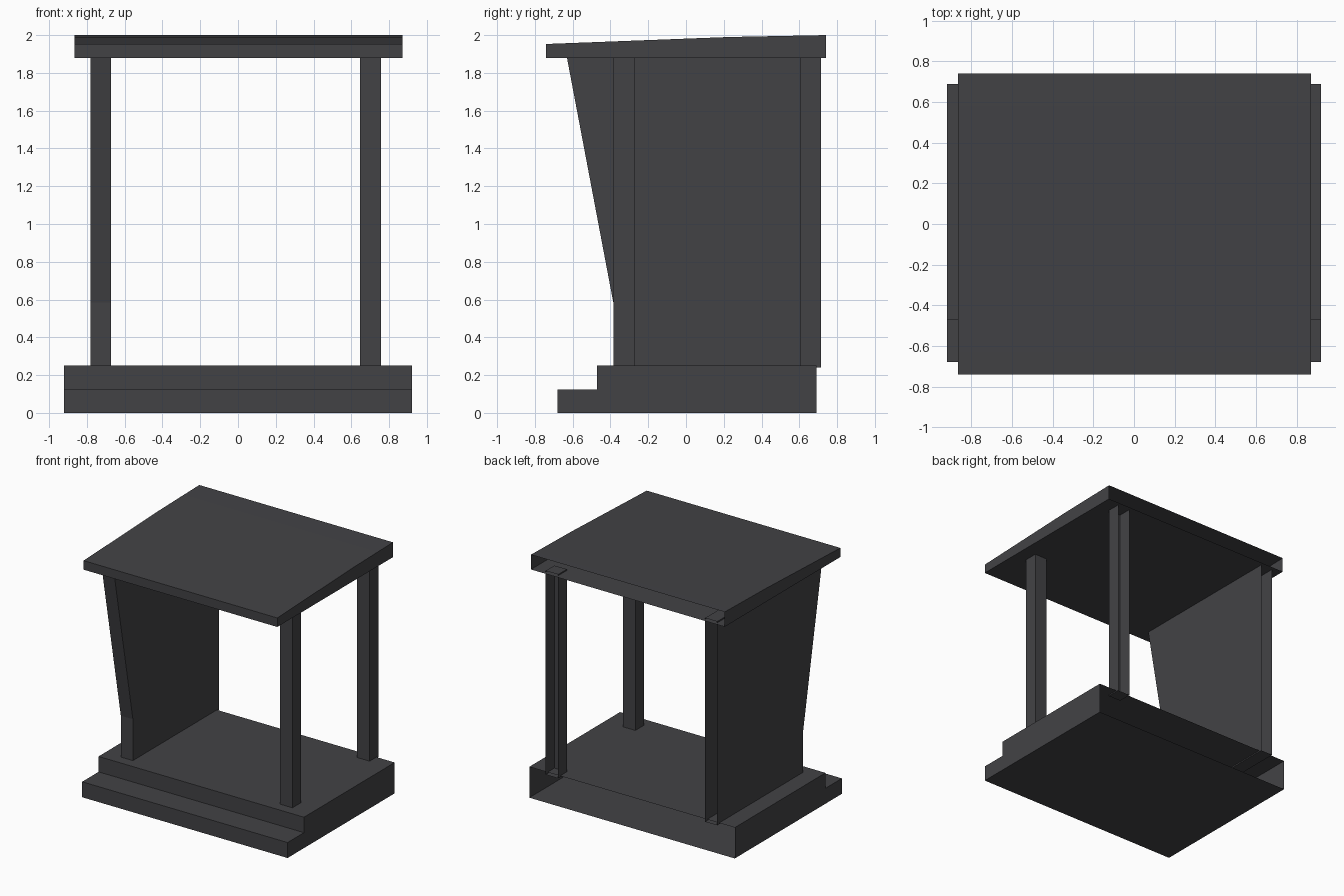
import bpy, bmesh

if "Cube" in bpy.data.objects:
    bpy.data.objects.remove(bpy.data.objects["Cube"])

dark = bpy.data.materials.new("dark_grey")
dark.diffuse_color = (0.055, 0.055, 0.06, 1)
dark.use_nodes = True
dark.node_tree.nodes["Principled BSDF"].inputs["Base Color"].default_value = dark.diffuse_color


def extrude(name, profile, x0, x1, open_back=False, smooth=False):
    """Extrude a (y, z) profile along x; optionally leave its rear (+y) side open."""
    bm = bmesh.new()
    left = bm.faces.new([bm.verts.new((x0, y, z)) for y, z in profile])
    ext = bmesh.ops.extrude_face_region(bm, geom=[left], use_keep_orig=True)
    moved = [v for v in ext["geom"] if isinstance(v, bmesh.types.BMVert)]
    bmesh.ops.translate(bm, verts=moved, vec=(x1 - x0, 0, 0))
    bmesh.ops.recalc_face_normals(bm, faces=bm.faces)
    if open_back:
        back = [f for f in bm.faces if f.normal.y > 0.99]
        bmesh.ops.delete(bm, geom=back, context="FACES_ONLY")
    mesh = bpy.data.meshes.new(name)
    bm.to_mesh(mesh)
    bm.free()
    mesh.materials.append(dark)
    obj = bpy.data.objects.new(name, mesh)
    bpy.context.collection.objects.link(obj)
    if smooth:
        bpy.ops.object.select_all(action="DESELECT")
        obj.select_set(True)
        bpy.context.view_layer.objects.active = obj
        bpy.ops.object.shade_smooth_by_angle()
    return obj


BOTTOM, TOP = 0.24, 1.89  # uprights sink slightly into the base and roof

# Stepped base, open at the rear
extrude("stepped_base", [(-0.68, 0), (0.69, 0), (0.69, 0.25), (-0.47, 0.25),
                         (-0.47, 0.125), (-0.68, 0.125)], -0.92, 0.92, open_back=True)

# Gently bent roof slab, open at the rear
extrude("roof", [(-0.74, 1.88), (0.74, 1.88), (0.74, 2.0), (0.23, 1.99),
                 (-0.74, 1.953)], -0.865, 0.87, open_back=True, smooth=True)

# Side wall with a slanted front edge
extrude("side_wall", [(-0.385, BOTTOM), (0.715, BOTTOM), (0.715, TOP),
                      (-0.632, TOP), (-0.385, 0.585)], -0.78, -0.672, open_back=True)

# Posts on the other side; the rear one is open at the back
for name, y0, y1, is_open in (("front_post", -0.385, -0.273, False),
                              ("rear_post", 0.603, 0.715, True)):
    extrude(name, [(y0, BOTTOM), (y1, BOTTOM), (y1, TOP), (y0, TOP)],
            0.645, 0.757, open_back=is_open)
